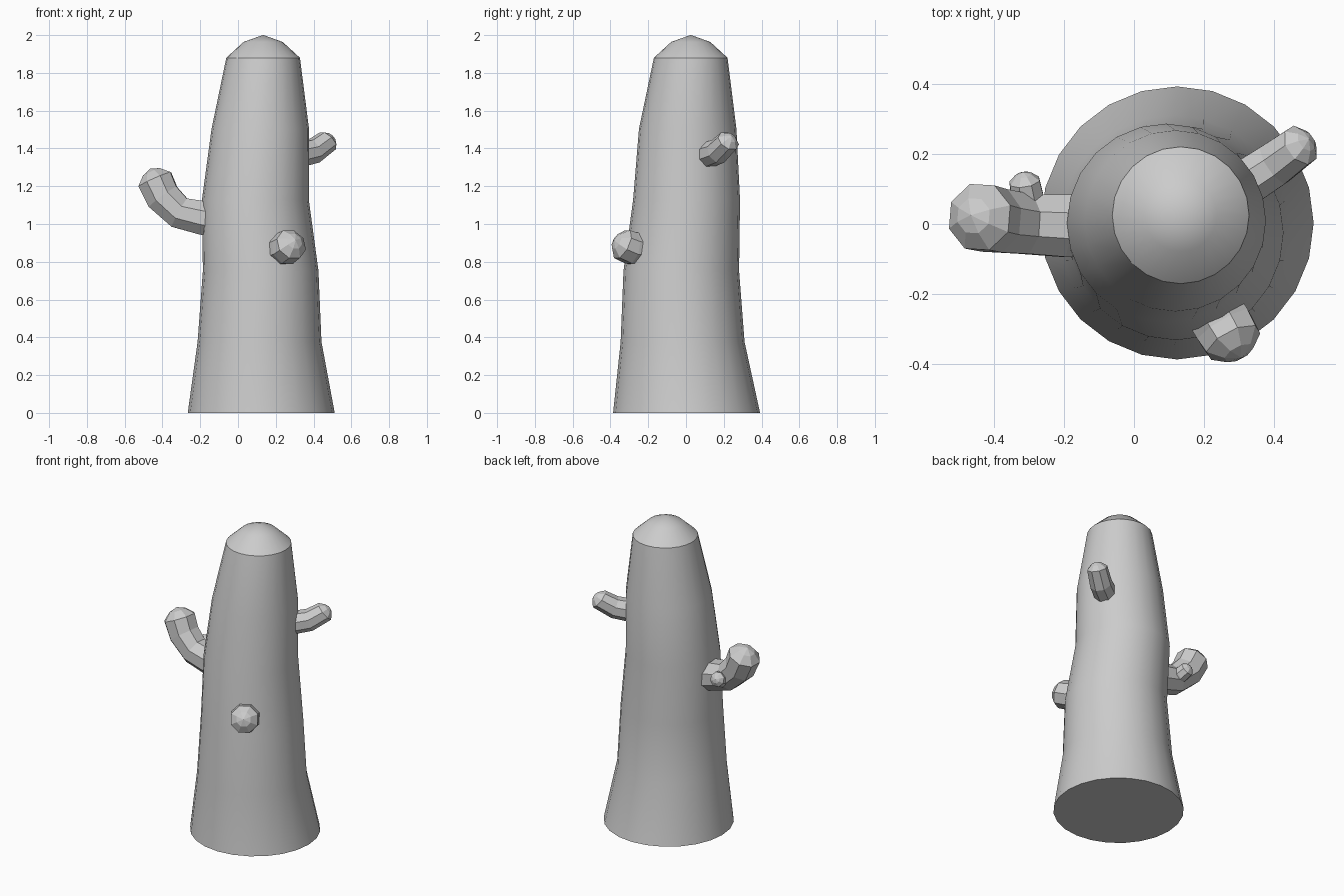
import bpy, bmesh, math
from mathutils import Vector

if "Cube" in bpy.data.objects:
    bpy.data.objects.remove(bpy.data.objects["Cube"])


def limb(name, path, sides, smooth=False, upright=False, end_dir=None):
    """Tapered tube through (x, y, z, radius) points, closed by a low dome."""
    pts = [Vector(p[:3]) for p in path]
    rad = [p[3] for p in path]
    n = len(pts)
    dirs = []
    for i in range(n):
        d = pts[min(i + 1, n - 1)] - pts[max(i - 1, 0)]
        dirs.append(Vector((0, 0, 1)) if upright else d.normalized())
    if end_dir:
        dirs[-1] = Vector(end_dir).normalized()

    # dome: one intermediate ring and an apex
    tip, r, d = pts[-1], rad[-1], dirs[-1]
    apex = tip + d * r * 0.62
    pts.append(tip + d * r * 0.43)
    rad.append(r * 0.53)
    dirs.append(d)

    bm = bmesh.new()
    rings = []
    side = Vector((0, 1, 0)) if upright else dirs[0].cross(Vector((0, 0, 1)))
    phase = 0 if upright else math.pi / sides
    for p, r, d in zip(pts, rad, dirs):
        side = (side - d * side.dot(d)).normalized()
        other = d.cross(side)
        ring = []
        for k in range(sides):
            a = 2 * math.pi * k / sides + phase
            ring.append(bm.verts.new(p + (side * math.cos(a) + other * math.sin(a)) * r))
        rings.append(ring)
    for lo, hi in zip(rings, rings[1:]):
        for k in range(sides):
            j = (k + 1) % sides
            bm.faces.new((lo[k], lo[j], hi[j], hi[k]))
    top = bm.verts.new(apex)
    for k in range(sides):
        bm.faces.new((rings[-1][k], rings[-1][(k + 1) % sides], top))
    bm.faces.new(rings[0][::-1])
    bmesh.ops.recalc_face_normals(bm, faces=bm.faces)

    mesh = bpy.data.meshes.new(name)
    bm.to_mesh(mesh)
    bm.free()
    ob = bpy.data.objects.new(name, mesh)
    bpy.context.collection.objects.link(ob)
    if smooth:
        bpy.ops.object.select_all(action='DESELECT')
        ob.select_set(True)
        bpy.context.view_layer.objects.active = ob
        bpy.ops.object.shade_smooth_by_angle(angle=math.radians(30))
    return ob


# Wobbly tapering trunk
limb("trunk", [
    (0.123, 0.003, 0.0, 0.389),
    (0.114, -0.018, 0.376, 0.328),
    (0.120, -0.025, 0.752, 0.306),
    (0.092, 0.003, 1.128, 0.283),
    (0.118, 0.009, 1.504, 0.258),
    (0.133, 0.025, 1.880, 0.195),
], 24, smooth=True, upright=True)

# Large branch on the left, curling upward
limb("left_branch", [
    (-0.10, -0.005, 1.015, 0.100),
    (-0.20, -0.005, 1.035, 0.096),
    (-0.31, 0.000, 1.060, 0.092),
    (-0.397, 0.010, 1.143, 0.098),
    (-0.440, 0.020, 1.236, 0.100),
], 8, end_dir=(-0.40, 0.08, 0.9))

# Small twig behind the left branch
limb("left_twig", [
    (-0.295, 0.02, 1.05, 0.050),
    (-0.305, 0.08, 1.065, 0.050),
    (-0.312, 0.122, 1.082, 0.046),
], 8)

# Upper branch at the right rear
limb("right_branch", [
    (0.27, 0.085, 1.355, 0.072),
    (0.40, 0.170, 1.385, 0.068),
    (0.475, 0.225, 1.440, 0.062),
], 8, end_dir=(0.58, 0.42, 0.6))

# Stub on the front
limb("front_stub", [
    (0.20, -0.20, 0.860, 0.090),
    (0.255, -0.29, 0.873, 0.090),
    (0.283, -0.338, 0.893, 0.086),
], 8, end_dir=(0.42, -0.8, 0.4))
